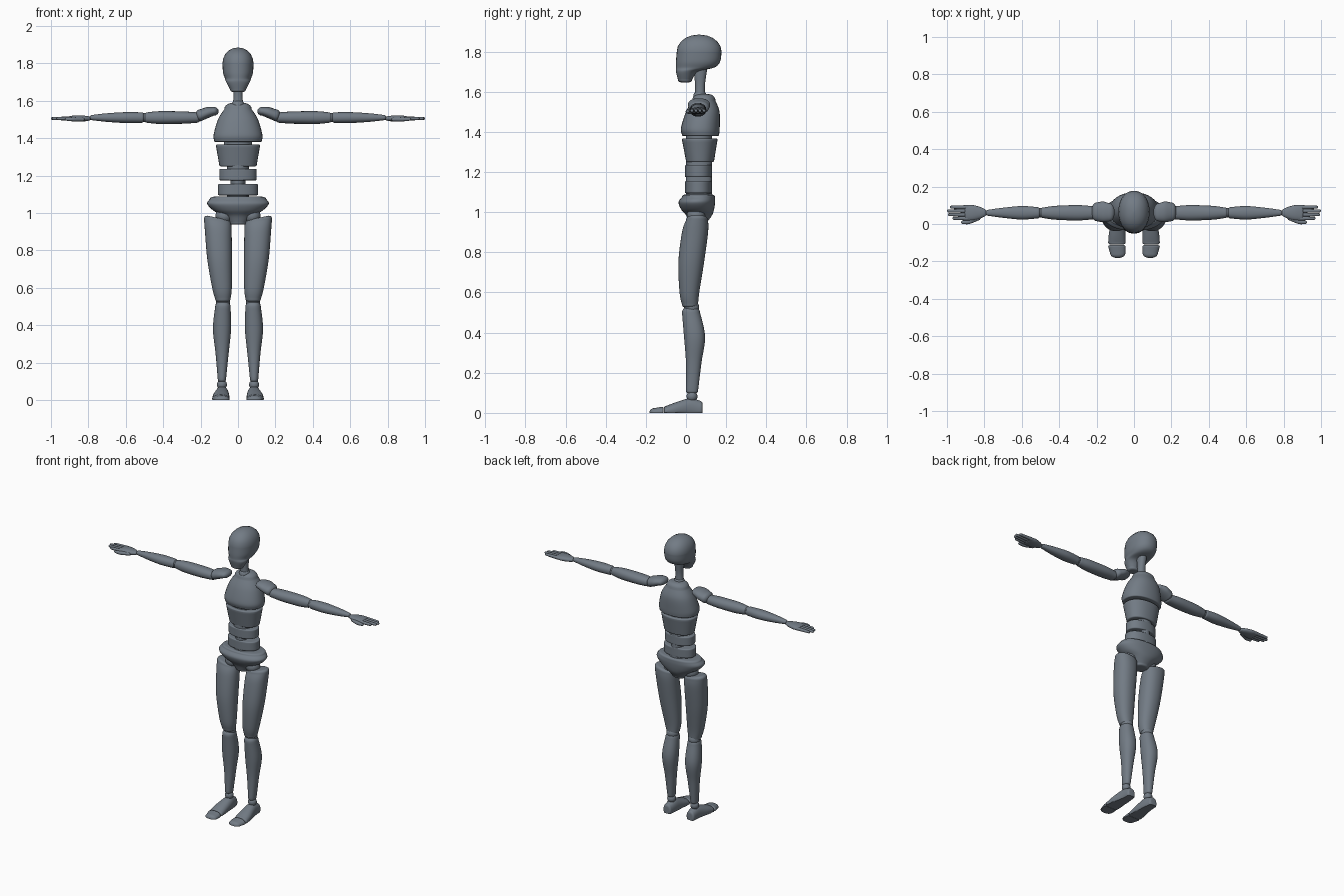
import bpy, bmesh, math
from mathutils import Vector

old = bpy.data.objects.get("Cube")
if old:
    bpy.data.objects.remove(old, do_unlink=True)

SEGMENTS, STEPS, CAP_RINGS = 32, 6, 5

slate = bpy.data.materials.new("slate grey")
slate.use_nodes = True
slate.diffuse_color = (.17, .2, .235, 1)
slate.node_tree.nodes["Principled BSDF"].inputs["Base Color"].default_value = slate.diffuse_color


def finish(name, bm):
    """Turn a bmesh into a smooth shaded, coloured object."""
    bmesh.ops.recalc_face_normals(bm, faces=bm.faces)
    mesh = bpy.data.meshes.new(name)
    bm.to_mesh(mesh)
    bm.free()
    mesh.materials.append(slate)
    obj = bpy.data.objects.new(name, mesh)
    bpy.context.collection.objects.link(obj)
    bpy.ops.object.select_all(action="DESELECT")
    obj.select_set(True)
    bpy.context.view_layer.objects.active = obj
    bpy.ops.object.shade_smooth_by_angle(angle=math.radians(40))


def blend(rows):
    """Interpolate the sections with a smooth spline."""
    rows = [Vector(row) for row in rows]
    result = []
    for i in range(len(rows) - 1):
        start, end = rows[i], rows[i + 1]
        before = rows[max(i - 1, 0)]
        after = rows[min(i + 2, len(rows) - 1)]
        leave, arrive = (end - before) / 2, (after - start) / 2
        for step in range(STEPS):
            t = step / STEPS
            ease = t * t * (3 - 2 * t)
            result.append(start.lerp(end, ease) + leave * t * (1 - t) ** 2 - arrive * t * t * (1 - t))
    return result + [rows[-1]]


def dome(row, edge, direction):
    """Sections that round off an end over the length of the edge."""
    position, u_low, u_high, v_low, v_high = row
    width, depth = u_high - u_low, v_high - v_low
    amount = min(.95, 2 * edge / min(width, depth))
    result = []
    for ring in range(1, CAP_RINGS + 1):
        angle = math.pi / 2 * ring / CAP_RINGS
        inset = amount * (1 - math.cos(angle)) / 2
        result.append((position + direction * edge * math.sin(angle),
                       u_low + width * inset, u_high - width * inset,
                       v_low + depth * inset, v_high - depth * inset))
    return result


def loft(name, axis, rows, edges, side=1, slope=0, power=2.2):
    """Skin rounded sections (position, low, high, low, high) along an axis."""
    bm = bmesh.new()
    direction = math.copysign(1, rows[-1][0] - rows[0][0])
    body = blend(rows)
    sections = dome(rows[0], edges[0], -direction)[::-1] + body + dome(rows[-1], edges[1], direction)
    rings = []
    for index, (position, u_low, u_high, v_low, v_high) in enumerate(sections):
        lean = slope * max(0, 2 * index / len(sections) - 1)
        ring = []
        for i in range(SEGMENTS):
            angle = math.tau * i / SEGMENTS
            c, s = math.cos(angle), math.sin(angle)
            u = math.copysign(abs(c) ** (2 / power), c) * (u_high - u_low) / 2
            v = math.copysign(abs(s) ** (2 / power), s) * (v_high - v_low) / 2
            point = [u + (u_low + u_high) / 2, v + (v_low + v_high) / 2]
            point.insert("xyz".index(axis), position + lean * u)
            ring.append(bm.verts.new((point[0] * side, point[1], max(point[2], 0))))
        rings.append(ring)
    for lower, upper in zip(rings, rings[1:]):
        for i in range(SEGMENTS):
            bm.faces.new((lower[i - 1], lower[i], upper[i], upper[i - 1]))
    bm.faces.new(rings[0])
    bm.faces.new(rings[-1])
    finish(name, bm)


def stack(name, rows, edges):
    """Symmetric upright loft from (height, half width, front, back)."""
    loft(name, "z", [(z, -half, half, front, back) for z, half, front, back in rows], edges)


def tube(name, side, y, z, rows, edge):
    """Sideways loft on a straight centre line from (x, half depth, half height)."""
    loft(name, "x", [(x, y - depth, y + depth, z - height, z + height)
                     for x, depth, height in rows], (edge, edge), side)


def ball(name, centre, radius):
    bm = bmesh.new()
    bmesh.ops.create_uvsphere(bm, u_segments=24, v_segments=14, radius=radius)
    bmesh.ops.translate(bm, verts=bm.verts, vec=centre)
    finish(name, bm)


# Head and neck
stack("head", [(1.66, .042, -.04, .03), (1.7, .063, -.05, .06), (1.72, .07, -.05, .14),
               (1.75, .08, -.05, .17), (1.8, .083, -.046, .177)], (.013, .084))
stack("neck", [(1.58, .027, .045, .095), (1.64, .024, .045, .095), (1.72, .027, .036, .107)],
      (.005, .005))
ball("neck_joint", (0, .07, 1.575), .034)

# Torso segments
stack("chest", [(1.386, .128, -.02, .165), (1.42, .13, -.025, .168), (1.5, .107, 0, .167),
                (1.555, .073, .03, .147)], (.006, .033))
stack("ribs", [(1.256, .1, 0, .14), (1.36, .118, -.02, .157)], (.007, .007))
for name, z, half in (("upper_waist", 1.18, .1), ("lower_waist", 1.1, .107)):
    stack(name, [(z, half, -.005, .13), (z + .05, half, -.005, .13)], (.006, .006))
stack("pelvis", [(.95, .05, .015, .105), (.985, .085, 0, .13), (1.015, .135, -.025, .14),
                 (1.05, .165, -.037, .145), (1.075, .15, -.02, .145)], (.012, .012))

# Narrow discs between the torso segments
for name, z, half in (("chest_disc", 1.375, .075), ("rib_disc", 1.243, .06),
                      ("waist_disc", 1.165, .04), ("hip_disc", 1.09, .06)):
    stack(name, [(z - .015, half, 0, .13), (z + .015, half, 0, .13)], (.003, .003))

for label, side in (("left_", 1), ("right_", -1)):
    # Leg
    ball(label + "hip_joint", (side * .075, .05, .985), .045)
    loft(label + "thigh", "z", [(.54, .04, .122, -.02, .06), (.6, .033, .138, -.032, .066),
                                (.75, .032, .164, -.038, .09), (.9, .034, .177, -.02, .11),
                                (.96, .037, .182, 0, .11)], (.014, .014), side, slope=.22)
    ball(label + "knee_joint", (side * .08, .028, .525), .038)
    loft(label + "shin", "z", [(.11, .064, .108, 0, .06), (.25, .05, .12, 0, .077),
                               (.38, .037, .134, -.01, .095), (.5, .04, .122, -.02, .07)],
         (.015, .03), side)
    ball(label + "ankle_joint", (side * .086, .03, .082), .027)
    loft(label + "foot", "y", [(.07, .057, .115, -.02, .06), (.02, .05, .12, -.02, .073),
                               (-.05, .046, .134, -.02, .053), (-.1, .045, .138, -.02, .034)],
         (.013, .01), side)
    loft(label + "toes", "y", [(-.12, .045, .138, -.02, .03), (-.157, .046, .128, -.02, .024)],
         (.008, .025), side)

    # Arm
    loft(label + "shoulder", "x", [(.13, .015, .11, 1.52, 1.567), (.165, .01, .12, 1.505, 1.566),
                                   (.2, .015, .115, 1.49, 1.555)], (.026, .026), side)
    tube(label + "upper_arm", side, .06, 1.51, [(.22, .035, .028), (.3, .041, .033),
                                                (.42, .037, .034), (.485, .028, .028)], .018)
    ball(label + "elbow_joint", (side * .502, .06, 1.51), .025)
    tube(label + "forearm", side, .06, 1.51, [(.515, .03, .028), (.6, .036, .029),
                                              (.7, .027, .023), (.78, .016, .014)], .013)
    tube(label + "palm", side, .06, 1.505, [(.8, .02, .012), (.82, .03, .015),
                                            (.86, .041, .017), (.895, .042, .014)], .012)

    # Fingers and thumb
    for finger, y, tip in (("index", .03, .97), ("middle", .05, .995),
                           ("ring", .07, 1), ("little", .09, .985)):
        tube(f"{label}{finger}_finger", side, y, 1.505,
             [(.89, .011, .011), (tip - .01, .008, .008)], .01)
    loft(label + "thumb", "x", [(.83, .02, .05, 1.49, 1.51), (.88, 0, .025, 1.49, 1.512),
                                (.915, 0, .018, 1.493, 1.51)], (.01, .01), side)
